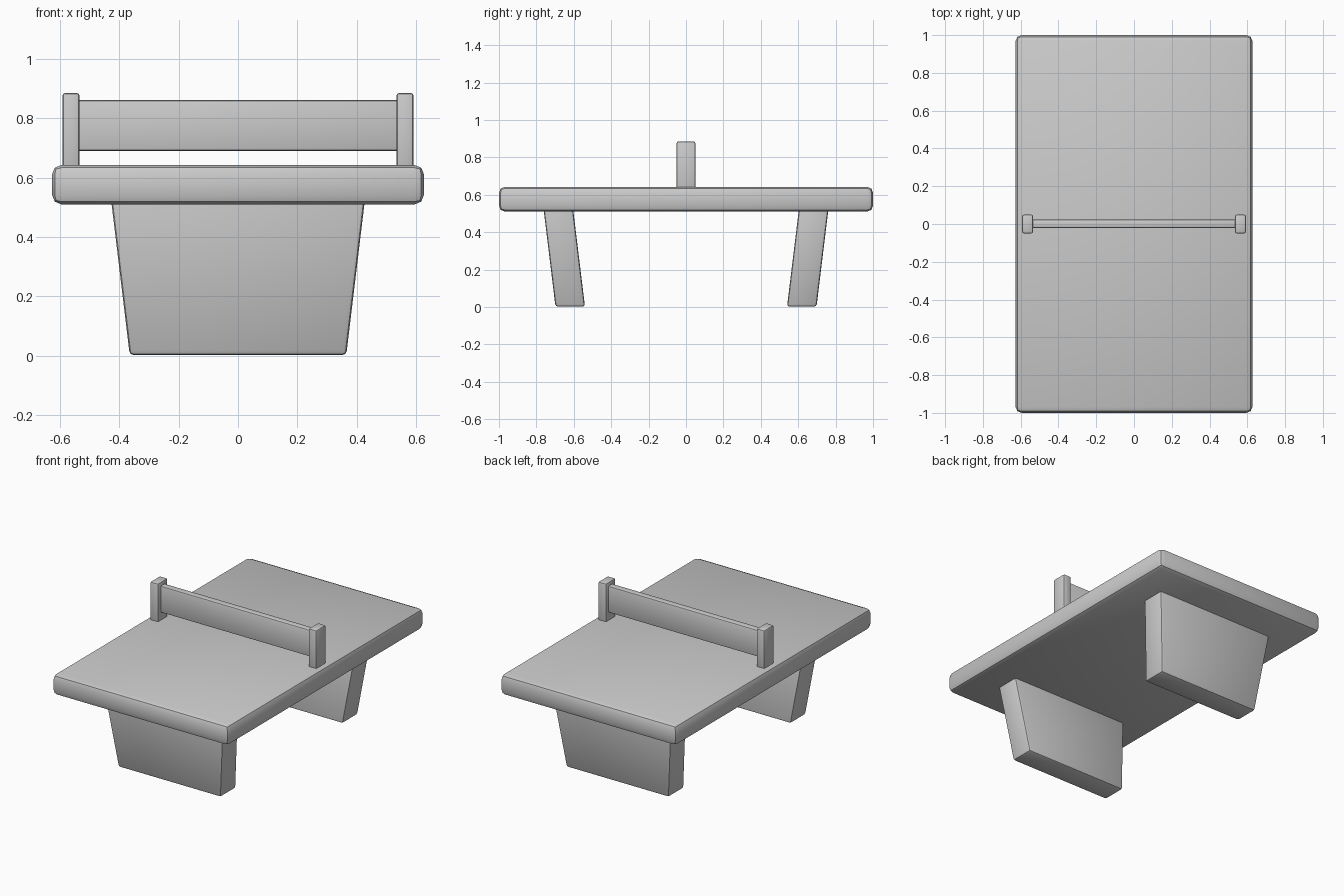
import bpy, bmesh

if "Cube" in bpy.data.objects:
    bpy.data.objects.remove(bpy.data.objects["Cube"])


def block(name, bottom, top, bevel, segments=2):
    """Bevelled block between two rectangles given as (x0, x1, y0, y1, z)."""
    bm = bmesh.new()
    rings = []
    for x0, x1, y0, y1, z in (bottom, top):
        rings.append([bm.verts.new((x, y, z)) for x, y in
                      ((x0, y0), (x1, y0), (x1, y1), (x0, y1))])
    low, high = rings
    bm.faces.new(low[::-1])
    bm.faces.new(high)
    for i in range(4):
        j = (i + 1) % 4
        bm.faces.new((low[i], low[j], high[j], high[i]))
    bmesh.ops.recalc_face_normals(bm, faces=bm.faces)
    bmesh.ops.bevel(bm, geom=bm.edges[:], offset=bevel, segments=segments,
                    profile=0.5, affect='EDGES')
    mesh = bpy.data.meshes.new(name)
    bm.to_mesh(mesh)
    bm.free()
    obj = bpy.data.objects.new(name, mesh)
    bpy.context.collection.objects.link(obj)
    bpy.ops.object.select_all(action='DESELECT')
    obj.select_set(True)
    bpy.context.view_layer.objects.active = obj
    bpy.ops.object.shade_smooth_by_angle(angle=0.7)
    return obj


# Thick table top
block("table_top", (-0.627, 0.627, -1, 1, 0.51), (-0.627, 0.627, -1, 1, 0.643), 0.032)

# Tapered slab legs leaning towards the middle
for name, s in (("front_leg", -1), ("back_leg", 1)):
    y_low = sorted((s * 0.54, s * 0.698))
    y_high = sorted((s * 0.605, s * 0.763))
    block(name, (-0.365, 0.365, *y_low, 0.002), (-0.429, 0.429, *y_high, 0.535), 0.014)

# Net posts
for name, s in (("left_post", -1), ("right_post", 1)):
    xs = sorted((s * 0.534, s * 0.592))
    block(name, (*xs, -0.05, 0.05, 0.60), (*xs, -0.05, 0.05, 0.886), 0.01)

# Solid net panel raised above the top
block("net", (-0.55, 0.55, -0.022, 0.024, 0.69), (-0.55, 0.55, -0.022, 0.024, 0.862), 0.01)
